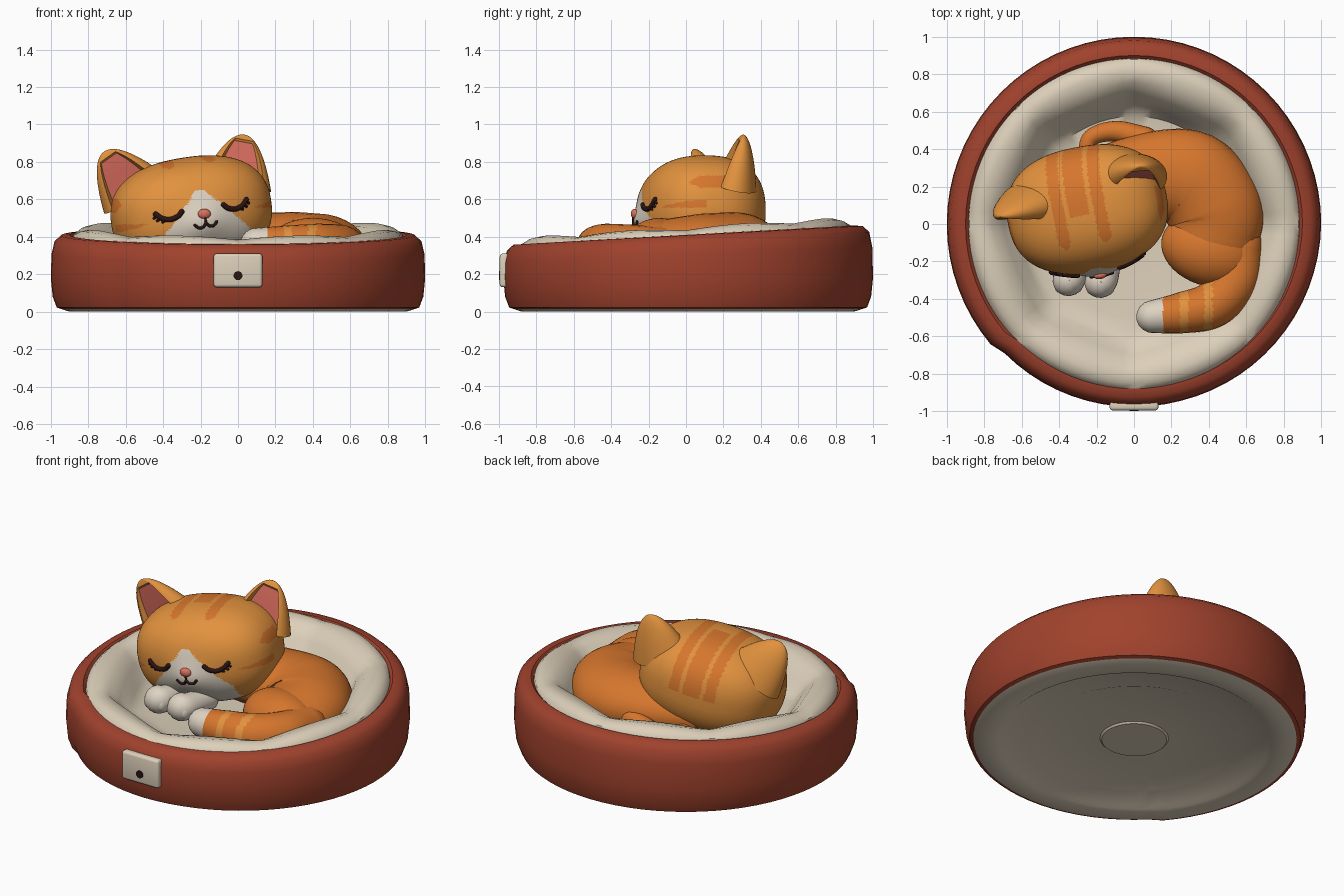
import bpy, bmesh, math
from mathutils import Vector, Matrix

if "Cube" in bpy.data.objects:
    bpy.data.objects.remove(bpy.data.objects["Cube"])

def srgb(r, g, b):
    return [((c / 255 + 0.055) / 1.055) ** 2.4 for c in (r, g, b)] + [1]

def material(name, *rgb):
    m = bpy.data.materials.new(name)
    m.diffuse_color = srgb(*rgb)
    m.use_nodes = True
    m.node_tree.nodes["Principled BSDF"].inputs["Base Color"].default_value = m.diffuse_color
    return m

RED = material("brick red", 160, 66, 45)
CREAM = material("cream fabric", 221, 208, 186)
LIGHT = material("light orange", 226, 146, 62)
DARK = material("deep orange", 214, 118, 45)
WHITE = material("white fur", 222, 211, 195)
PINK = material("inner ear pink", 212, 106, 92)
NOSE = material("nose coral", 222, 115, 92)
BROWN = material("dark brown", 42, 20, 18)

def finish(name, bm, mats, rule=None, recalc=True, angle=40):
    if recalc:
        bmesh.ops.recalc_face_normals(bm, faces=bm.faces)
    if rule:
        for f in bm.faces:
            f.material_index = rule(f.calc_center_median())
    me = bpy.data.meshes.new(name)
    bm.to_mesh(me)
    bm.free()
    ob = bpy.data.objects.new(name, me)
    bpy.context.collection.objects.link(ob)
    for m in mats:
        me.materials.append(m)
    bpy.ops.object.select_all(action='DESELECT')
    ob.select_set(True)
    bpy.context.view_layer.objects.active = ob
    bpy.ops.object.shade_smooth_by_angle(angle=math.radians(angle))
    return ob

def loft(bm, rings, caps=True):
    vs = [[bm.verts.new(p) for p in r] for r in rings]
    n = len(vs[0])
    for a, b in zip(vs, vs[1:]):
        for i in range(n):
            j = (i + 1) % n
            bm.faces.new((a[i], a[j], b[j], b[i]))
    if caps:
        bm.faces.new(vs[0][::-1])
        bm.faces.new(vs[-1])

# ---------- bed ----------
def rim(t):
    return 0.41 + 0.05 * math.sin(t)

def seam(t):  # overlapping cloth end at the front left, fading to the right
    d = math.degrees(t) % 360
    return 1 - 0.023 * (1 if 221 < d < 285 else max(0, (360 - d) / 75) if d >= 285 else 0)

def lathe(name, profile, mat, shape, lift=lambda t, r: 0, n=72):
    # profile entries: radius, fixed height, share of the tilted rim height
    bm = bmesh.new()
    ang = [2 * math.pi * i / n for i in range(n)]
    loft(bm, [[(r * shape(t, r) * math.cos(t), r * shape(t, r) * math.sin(t), a + b * rim(t) + lift(t, r))
               for t in ang] for r, a, b in profile], caps=False)
    bmesh.ops.remove_doubles(bm, verts=bm.verts, dist=1e-5)
    return finish(name, bm, [mat], recalc=False)

lathe("bed_wall", [(0.93, 0.01, 0), (0.968, 0.022, 0), (0.99, 0.08, 0), (1.0, 0.18, 0),
                   (0.996, 0, 0.75), (0.98, -0.035, 1), (0.945, -0.003, 1), (0.9, 0, 1),
                   (0.86, -0.04, 1)], RED, lambda t, r: seam(t))

# lining of eight soft pillows with creases between them
def puff(t):
    return abs(math.sin(4 * t))

lathe("bed_lining", [(0.89, -0.04, 1), (0.88, 0.0, 1), (0.85, 0.02, 1), (0.805, 0.03, 1),
                     (0.75, 0.01, 1), (0.69, -0.05, 1), (0.63, 0.1, 0.42), (0.575, 0.235, 0),
                     (0.5, 0.225, 0), (0, 0.225, 0)], CREAM,
      lambda t, r: 1 + (0.015 - 0.045 * puff(t) if 0.6 < r < 0.78 else 0),
      lambda t, r: 0.018 * puff(t) - 0.006 if 0.6 < r < 0.86 else 0, n=80)
lathe("bed_base", [(0, 0.012, 0), (0.19, 0.012, 0), (0.2, 0.022, 0), (0.6, 0.022, 0),
                   (0.62, 0.014, 0), (0.78, 0.014, 0), (0.8, 0, 0), (0.9, 0, 0),
                   (0.945, 0.014, 0)], CREAM, lambda t, r: seam(t))

# label patch with a small dark mark
bm = bmesh.new()
bmesh.ops.create_cube(bm, size=1, matrix=Matrix.Translation((0, -0.971, 0.22))
                      @ Matrix.Diagonal((0.26, 0.05, 0.18, 1)))
bmesh.ops.bevel(bm, geom=bm.edges[:], offset=0.016, segments=3, profile=0.5, affect='EDGES')
finish("label_patch", bm, [CREAM])
bm = bmesh.new()
bmesh.ops.create_cone(bm, cap_ends=True, segments=16, radius1=0.024, radius2=0.024, depth=0.008,
                      matrix=Matrix.Translation((0, -0.996, 0.192)) @ Matrix.Rotation(math.pi / 2, 4, 'X'))
finish("label_mark", bm, [BROWN])

# ---------- helpers for the cat ----------
def ellipsoid(name, loc, rad, mat, rot=0):
    bm = bmesh.new()
    bmesh.ops.create_icosphere(bm, subdivisions=4, radius=1, matrix=Matrix.Translation(loc)
                               @ Matrix.Rotation(rot, 4, 'Z') @ Matrix.Diagonal((*rad, 1)))
    return finish(name, bm, [mat])

def tube(name, pts, radii, mats, rule=None, flat=1.0, steps=8, sides=24):
    # smooth path with varying radius and rounded ends
    P = [Vector(p) for p in pts]
    E = [2 * P[0] - P[1]] + P + [2 * P[-1] - P[-2]]
    path = []
    for i in range(len(P) - 1):
        a, b, c, d = E[i:i + 4]
        for k in range(steps + (i == len(P) - 2)):
            t = k / steps
            q = 0.5 * (2 * b + (c - a) * t + (2 * a - 5 * b + 4 * c - d) * t * t
                       + (3 * b - a - 3 * c + d) * t ** 3)
            path.append((q, radii[i] * (1 - t) + radii[i + 1] * t))
    n = len(path)
    tan = [(path[min(i + 1, n - 1)][0] - path[max(i - 1, 0)][0]).normalized() for i in range(n)]
    stations = [(p, t, r) for (p, r), t in zip(path, tan)]
    def cap(s, sign, angles):
        p, t, r = s
        return [(p + sign * t * r * math.sin(math.radians(a)), t, r * math.cos(math.radians(a))) for a in angles]
    stations = cap(stations[0], -1, (84, 65, 45, 22)) + stations + cap(stations[-1], 1, (22, 45, 65, 84))
    rings = []
    for p, t, r in stations:
        side = t.cross(Vector((0, 1, 0) if abs(t.z) > 0.9 else (0, 0, 1))).normalized()
        up = side.cross(t)
        rings.append([p + side * r * math.cos(a) + up * r * flat * math.sin(a)
                      for a in (2 * math.pi * i / sides for i in range(sides))])
    bm = bmesh.new()
    loft(bm, rings)
    return finish(name, bm, mats, rule, angle=60)

# ---------- curled body ----------
tube("body", [(-0.2, 0.2, 0.36), (0.08, 0.25, 0.35), (0.3, 0.24, 0.34), (0.43, 0.08, 0.33), (0.43, -0.08, 0.32)],
     [0.2, 0.24, 0.26, 0.26, 0.24], [DARK], flat=0.74, sides=32)
ellipsoid("thigh", (0.4, -0.14, 0.335), (0.26, 0.19, 0.165), DARK, -0.3)

def tail_rule(c):
    if c.x < 0.155:
        return 2
    return 1 if 0.245 < c.x < 0.29 or 0.375 < c.x < 0.42 else 0

tube("tail", [(0.56, -0.12, 0.32), (0.54, -0.3, 0.335), (0.42, -0.43, 0.345), (0.25, -0.475, 0.35), (0.1, -0.495, 0.36)],
     [0.13, 0.13, 0.125, 0.11, 0.088], [DARK, LIGHT, WHITE], tail_rule, steps=16)
tube("far_leg", [(-0.26, 0.36, 0.31), (-0.23, 0.46, 0.31), (-0.1, 0.495, 0.31), (0.06, 0.45, 0.32)],
     [0.04, 0.045, 0.055, 0.07], [DARK])
for side, x, y in (("left", -0.33, -0.27), ("right", -0.16, -0.28)):
    tube(side + "_paw", [(x + 0.03, y + 0.15, 0.31), (x, y, 0.315), (x - 0.02, y - 0.03, 0.315)],
         [0.07, 0.078, 0.085], [WHITE])
    for k in (-1, 0, 1):
        ellipsoid(f"{side}_toe_{k + 1}", (x - 0.02 + 0.045 * k, y - 0.075 + 0.015 * abs(k), 0.305),
                  (0.03, 0.038, 0.045), WHITE)

# ---------- head ----------
RX, RY, RZ, N = 0.43, 0.335, 0.295, 2.4
HEAD = (Matrix.Translation((-0.25, 0.08, 0.53)) @ Matrix.Rotation(math.radians(11), 4, 'Z')
        @ Matrix.Rotation(math.radians(-9), 4, 'Y'))

def muzzle(x, z):
    return 0.035 * math.exp(-(x * x + 1.5 * (z + 0.06) ** 2) / 0.014)

def on_face(x, z, lift=0.003):
    k = max(0, 1 - abs(x / RX) ** N - abs(z / RZ) ** N)
    return HEAD @ Vector((x, -RY * k ** (1 / N) - muzzle(x, z) - lift, z))

def head_rule(c):
    p = HEAD.inverted() @ c
    x, y, z = abs(p.x), p.y, p.z
    if y < -0.05 and z < 0.12 and x < 0.02 + (0.12 - z) * 0.95 and x < 0.25:
        return 2  # white blaze and chin
    if z > 0.02 and ((x < 0.055 and y > -0.03) or (0.08 < x < 0.145 and y > -0.2 + abs(x - 0.11))):
        return 1  # crown stripes
    if x > 0.25 and -0.14 < y < 0.05 and abs(z - 0.1) < 0.6 * (y + 0.14) and abs(z - 0.1) < 0.035:
        return 1  # temple stripes
    if x > 0.3 and y < -0.05 and abs(z + 0.02) < 0.15 * (x - 0.28):
        return 1  # cheek marks
    return 0

bm = bmesh.new()
bmesh.ops.create_icosphere(bm, subdivisions=6, radius=1)
for v in bm.verts:
    d = v.co / sum(abs(c) ** N for c in v.co) ** (1 / N)
    x, y, z = d.x * RX, d.y * RY, d.z * RZ
    if y < 0:
        y -= muzzle(x, z) * min(1, -y / 0.1)
    v.co = HEAD @ Vector((x, y, z))
finish("head", bm, [LIGHT, DARK, WHITE], head_rule)

# closed eyes with lashes, mouth and nose
def line(name, pts, r):
    tube(name, [on_face(*p) for p in pts], [r] * len(pts), [BROWN], steps=4, sides=8)

for side, s in (("left", -1), ("right", 1)):
    line(side + "_eye", [(s * x, z) for x, z in ((0.115, 0.022), (0.14, 0), (0.18, -0.01), (0.22, 0.002), (0.25, 0.03))], 0.014)
    for i, (x, z) in enumerate(((0.2, -0.005), (0.225, 0.006), (0.24, 0.022))):
        line(f"{side}_lash_{i}", [(s * x, z), (s * (x + 0.02), z - 0.012)], 0.008)
    line(side + "_mouth", [(0, -0.055), (s * 0.015, -0.075), (s * 0.04, -0.078), (s * 0.06, -0.06)], 0.008)
line("mouth_middle", [(0, -0.03), (0, -0.06)], 0.006)
ellipsoid("nose", on_face(0, -0.008, 0), (0.035, 0.02, 0.027), NOSE, 0.2)

# ---------- ears ----------
def ear(name, base, tip, front, W, D, n=40, rows=18):
    base, tip = Vector(base), Vector(tip)
    v = tip - base
    f = Vector(front)
    f = (f - v * f.dot(v) / v.length_squared).normalized()
    u = v.normalized().cross(f)
    rings, pink = [], set()
    for j in range(rows):
        t = 1 - (1 - 0.995 * j / (rows - 1)) ** 1.8
        a, b = W * (1 - t) ** 0.5, D * (1 - t) ** 0.6
        ring = []
        for i in range(n):
            ph = 2 * math.pi * (i + 0.5) / n
            inner = math.sin(ph) > 0 and abs(math.cos(ph)) < 0.74 and t < 0.86
            if inner:
                pink.add((j, i))
            ring.append(base + v * t + u * a * math.cos(ph)
                        + f * b * (min(math.sin(ph), 0.6) * (0.45 if inner else 1)))
        rings.append(ring)
    bm = bmesh.new()
    loft(bm, rings)
    bm.faces.ensure_lookup_table()
    for j in range(rows - 1):
        for i in range(n):
            if {(j, i), (j, (i + 1) % n), (j + 1, i), (j + 1, (i + 1) % n)} <= pink:
                bm.faces[j * n + i].material_index = 1
    finish(name, bm, [LIGHT, PINK])

ear("left_ear", (-0.56, 0.1, 0.635), (-0.715, 0.04, 0.855), (-0.05, -1, 0.1), 0.19, 0.12)
ear("right_ear", (-0.01, 0.25, 0.675), (0.035, 0.31, 0.945), (0.1, -1, 0.1), 0.19, 0.13)
